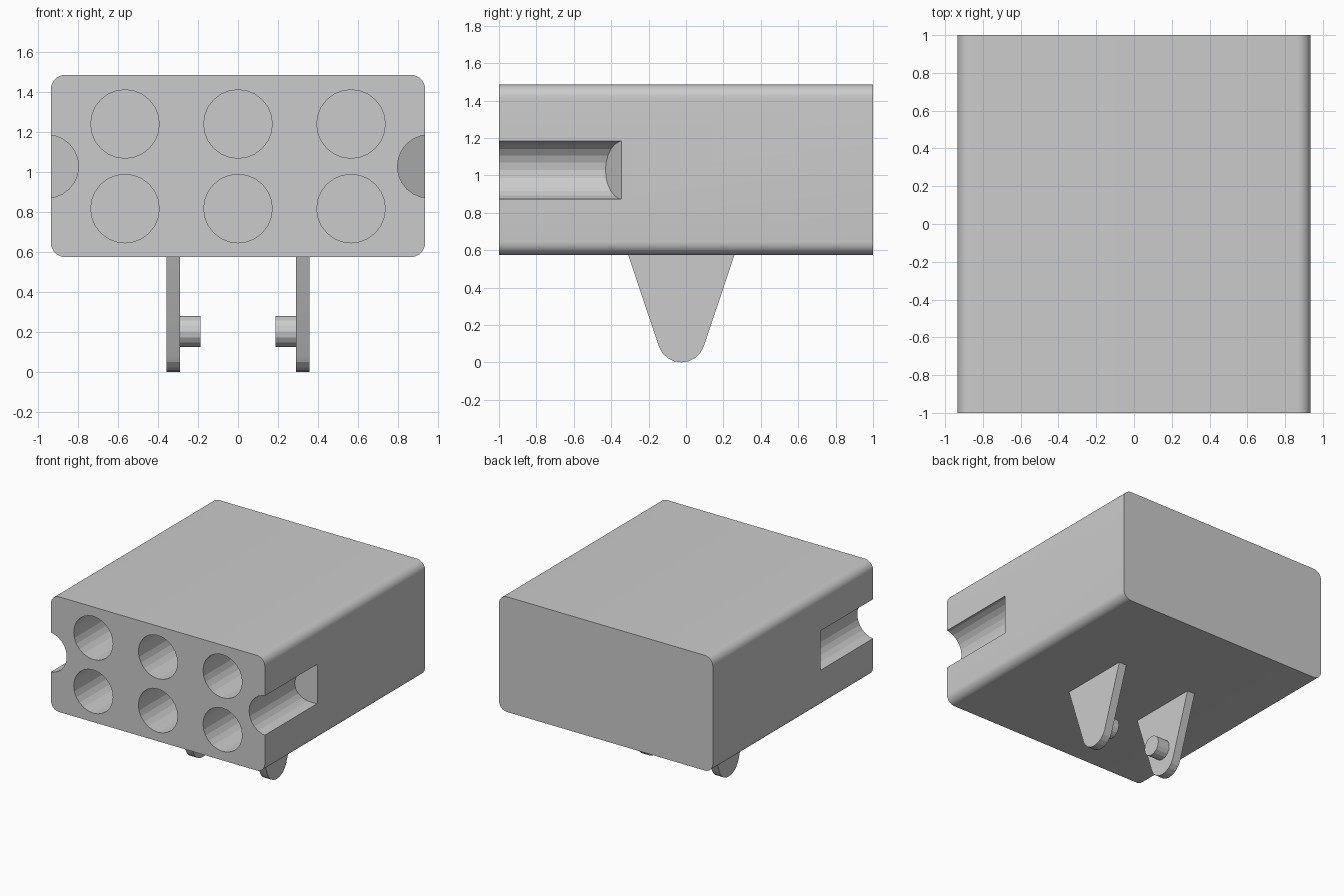
import bpy, bmesh
from math import sin, cos, pi, radians

cube = bpy.data.objects.get("Cube")
if cube:
    bpy.data.objects.remove(cube, do_unlink=True)

gray = bpy.data.materials.new("plain_gray")
gray.use_nodes = True
gray.diffuse_color = (0.6, 0.6, 0.6, 1)
gray.node_tree.nodes["Principled BSDF"].inputs["Base Color"].default_value = gray.diffuse_color


def arc(cx, cz, r, start, end, steps):
    """Points along an arc, angles in degrees."""
    angles = [radians(start + (end - start) * i / steps) for i in range(steps + 1)]
    return [(cx + r * cos(a), cz + r * sin(a)) for a in angles]


def prism(name, profile, axis, lo, hi):
    """Extrude a (horizontal, z) profile along x or y; hi may be a function of the profile."""
    bm = bmesh.new()
    end = hi if callable(hi) else (lambda u: hi)
    place = (lambda u, v, w: (w, u, v)) if axis == "x" else (lambda u, v, w: (u, w, v))
    a = [bm.verts.new(place(u, v, lo)) for u, v in profile]
    b = [bm.verts.new(place(u, v, end(u))) for u, v in profile]
    bm.faces.new(a)
    bm.faces.new(b)
    n = len(profile)
    for i in range(n):
        j = (i + 1) % n
        bm.faces.new((a[i], a[j], b[j], b[i]))
    bmesh.ops.recalc_face_normals(bm, faces=bm.faces)
    mesh = bpy.data.meshes.new(name)
    bm.to_mesh(mesh)
    bm.free()
    mesh.materials.append(gray)
    obj = bpy.data.objects.new(name, mesh)
    bpy.context.collection.objects.link(obj)
    return obj


def activate(obj):
    bpy.ops.object.select_all(action="DESELECT")
    obj.select_set(True)
    bpy.context.view_layer.objects.active = obj


def carve(obj, cutter):
    mod = obj.modifiers.new("carve", "BOOLEAN")
    mod.operation = "DIFFERENCE"
    mod.solver = "EXACT"
    mod.object = cutter
    activate(obj)
    bpy.ops.object.modifier_apply(modifier=mod.name)
    bpy.data.objects.remove(cutter, do_unlink=True)


# Housing with rounded long edges
W, BOTTOM, TOP, R = 0.935, 0.575, 1.485, 0.07
outline = []
for sx, z, start in ((1, TOP - R, 0), (-1, TOP - R, 90), (-1, BOTTOM + R, 180), (1, BOTTOM + R, 270)):
    outline += arc(sx * (W - R), z, R, start, start + 90, 8)
housing = prism("housing", outline, "y", -1, 1)

# Two rows of three round sockets in the front
for x in (-0.565, 0, 0.565):
    for z in (0.817, 1.24):
        socket = arc(x, z, 0.171, 0, 360, 24)[:-1]
        carve(housing, prism("socket_cutter", socket, "y", -1.1, 0))

# Half-round side grooves with a slanted rear end
for side in (-1, 1):
    groove = [(side * u, v) for u, v in arc(W + 0.02, 1.028, 0.158, 0, 360, 24)[:-1]]
    carve(housing, prism("groove_cutter", groove, "y", -1.1,
                         lambda u: -0.345 - 0.62 * (W - abs(u))))

# Tapered legs with rounded tips, and pins facing inward
MID = -0.025
tip = arc(MID, 0.127, 0.127, 200, 340, 8)
leg = [(MID - 0.285, BOTTOM + 0.002)] + tip + [(MID + 0.285, BOTTOM + 0.002)]
pin = arc(MID, 0.203, 0.078, 0, 360, 16)[:-1]
parts = [housing]
for name, side in (("left", 1), ("right", -1)):
    parts.append(prism(name + "_leg", leg, "x", side * 0.29, side * 0.357))
    parts.append(prism(name + "_pin", pin, "x", side * 0.187, side * 0.295))

# Smooth the rounded housing edges only
for part in parts:
    activate(part)
    bpy.ops.object.shade_smooth_by_angle(angle=radians(12))
